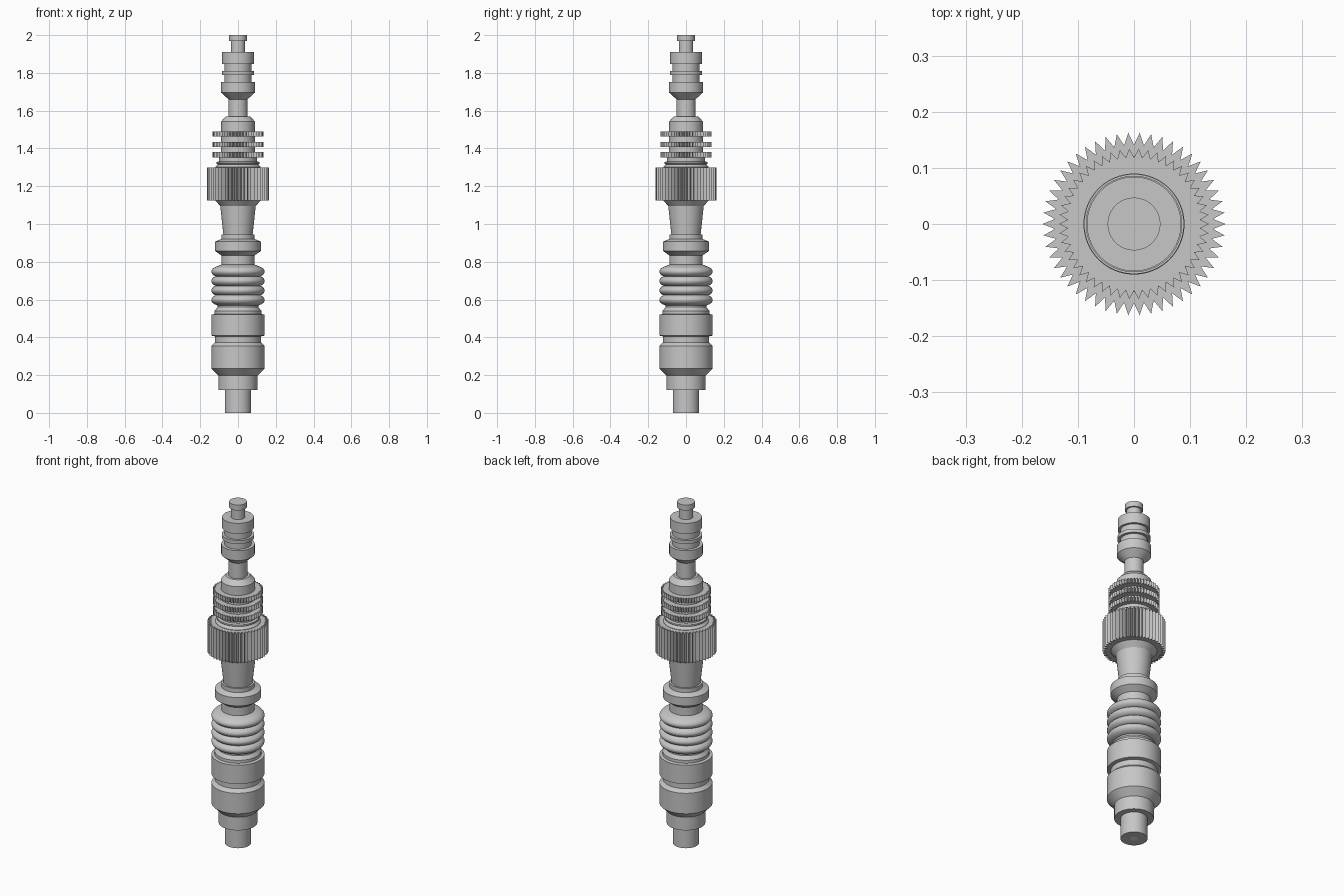
import bpy
import bmesh
from math import cos, sin, pi, tau

SEGMENTS = 64
TEETH = 50

cube = bpy.data.objects.get("Cube")
if cube:
    bpy.data.objects.remove(cube, do_unlink=True)


def make_material(name, value):
    mat = bpy.data.materials.new(name)
    mat.use_nodes = True
    colour = (value, value, value, 1)
    mat.diffuse_color = colour
    mat.node_tree.nodes["Principled BSDF"].inputs["Base Color"].default_value = colour
    return mat


grey = make_material("plain grey", 0.57)
white = make_material("pale plug", 0.9)


def add_object(name, bm, material):
    bmesh.ops.recalc_face_normals(bm, faces=bm.faces[:])
    mesh = bpy.data.meshes.new(name)
    bm.to_mesh(mesh)
    bm.free()
    mesh.materials.append(material)
    obj = bpy.data.objects.new(name, mesh)
    bpy.context.collection.objects.link(obj)
    return obj


def lathe(name, profile, material=grey):
    """Spin (radius, height) points round z, closing both ends."""
    bm = bmesh.new()
    rings = [[bm.verts.new((r * cos(tau * i / SEGMENTS), r * sin(tau * i / SEGMENTS), z))
              for i in range(SEGMENTS)] for r, z in profile]
    for low, high in zip(rings, rings[1:]):
        for i in range(SEGMENTS):
            j = (i + 1) % SEGMENTS
            bm.faces.new((low[i], low[j], high[j], high[i]))
    bm.faces.new(rings[0])
    bm.faces.new(rings[-1])
    obj = add_object(name, bm, material)
    bpy.ops.object.select_all(action="DESELECT")
    obj.select_set(True)
    bpy.context.view_layer.objects.active = obj
    bpy.ops.object.shade_smooth_by_angle(angle=pi / 7)
    return obj


def toothed_ring(name, tip, root, bottom, top):
    """Flat-sided disc with pointed teeth."""
    bm = bmesh.new()
    outline = []
    for i in range(TEETH * 2):
        r = root if i % 2 else tip
        a = pi * i / TEETH
        outline.append(bm.verts.new((r * cos(a), r * sin(a), bottom)))
    base = bm.faces.new(outline)
    result = bmesh.ops.extrude_face_region(bm, geom=[base], use_keep_orig=True)
    moved = [v for v in result["geom"] if isinstance(v, bmesh.types.BMVert)]
    bmesh.ops.translate(bm, verts=moved, vec=(0, 0, top - bottom))
    return add_object(name, bm, grey)


# Lower rod with a small plug in its end
lathe("end_plug", [(0.021, 0), (0.021, 0.01)], white)
lathe("lower_rod", [(0.021, 0.005), (0.021, 0), (0.07, 0), (0.07, 0.13)])
lathe("lower_collar", [(0.103, 0.12), (0.103, 0.197)])

# Twin grip barrels with a groove between them
lathe("lower_barrel", [(0.103, 0.197), (0.141, 0.235), (0.141, 0.355), (0.122, 0.373),
                       (0.122, 0.408)])
lathe("upper_barrel", [(0.122, 0.405), (0.141, 0.409), (0.141, 0.52), (0.124, 0.523),
                       (0.124, 0.54), (0.108, 0.56), (0.108, 0.585)])

# Rounded bellows
FOLDS, PITCH, START = 4, 0.05, 0.568
STEPS = FOLDS * 12
bellows = [(0.105, START)]
for k in range(STEPS + 1):
    phase = k / 12
    bellows.append((0.119 + 0.022 * abs(sin(pi * phase)) ** 0.7, START + 0.005 + PITCH * phase))
bellows.append((0.088, 0.785))
lathe("bellows", bellows)

# Neck, flange and tapered shaft
lathe("lower_neck", [(0.088, 0.77), (0.088, 0.84)])
lathe("flange", [(0.088, 0.833), (0.122, 0.858), (0.122, 0.907), (0.088, 0.92), (0.088, 0.944)])
lathe("tapered_shaft", [(0.077, 0.94), (0.094, 1.095), (0.12, 1.125)])

# Knurled wheel and the three thin toothed rings
toothed_ring("knurled_wheel", 0.163, 0.141, 1.125, 1.30)
lathe("wheel_cap", [(0.12, 1.295), (0.12, 1.302), (0.106, 1.315), (0.113, 1.319),
                    (0.113, 1.328), (0.1, 1.332), (0.1, 1.355)])
lathe("ring_core", [(0.09, 1.34), (0.09, 1.542), (0.064, 1.57)])
for n, z in enumerate((1.353, 1.408, 1.463)):
    toothed_ring(f"thin_toothed_ring_{n + 1}", 0.134, 0.119, z, z + 0.027)

# Upper neck, grooved head and end button
lathe("upper_neck", [(0.05, 1.56), (0.05, 1.67)])
lathe("head_base", [(0.05, 1.66), (0.089, 1.695), (0.089, 1.752)])
lathe("head_core", [(0.071, 1.745), (0.071, 1.86)])
lathe("head_ring", [(0.086, 1.79), (0.086, 1.81)])
lathe("head_top", [(0.084, 1.848), (0.084, 1.91)])
lathe("button_stem", [(0.038, 1.90), (0.038, 1.975)])
lathe("end_button", [(0.047, 1.968), (0.047, 2.0)])
